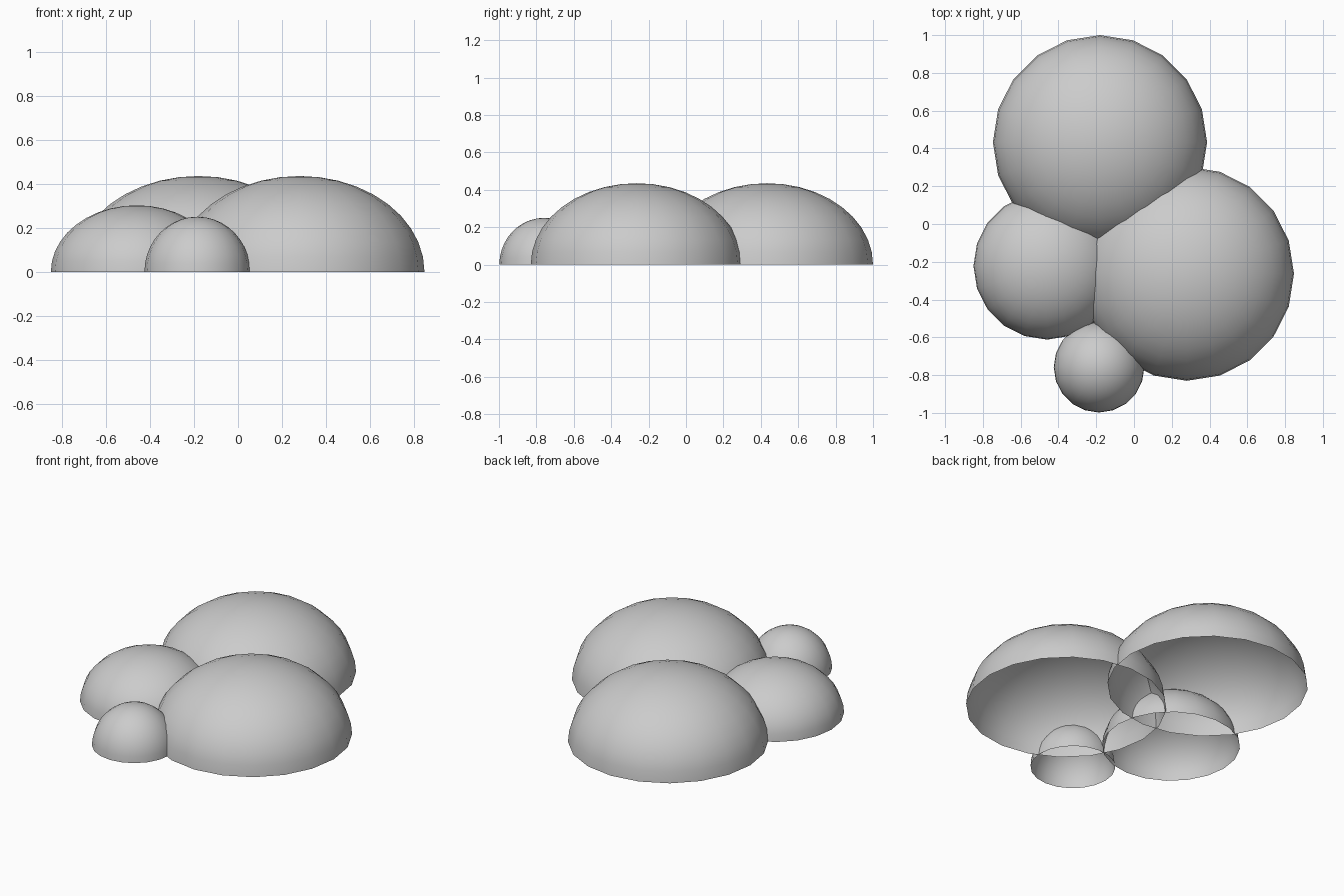
import bpy
import bmesh

if "Cube" in bpy.data.objects:
    bpy.data.objects.remove(bpy.data.objects["Cube"])


def dome(name, x, y, radius, height):
    """Open-bottomed half ellipsoid standing on z = 0."""
    bm = bmesh.new()
    bmesh.ops.create_uvsphere(bm, u_segments=20, v_segments=20, radius=1)
    lower = [v for v in bm.verts if v.co.z < -1e-4]
    bmesh.ops.delete(bm, geom=lower, context='VERTS')
    bmesh.ops.scale(bm, vec=(radius, radius, height), verts=bm.verts)
    for f in bm.faces:
        f.smooth = True
    mesh = bpy.data.meshes.new(name)
    bm.to_mesh(mesh)
    bm.free()
    obj = bpy.data.objects.new(name, mesh)
    obj.location = (x, y, 0)
    bpy.context.collection.objects.link(obj)
    return obj


# Overlapping mounds: two large, one medium, one small
dome("back_mound", -0.18, 0.433, 0.567, 0.435)
dome("right_mound", 0.28, -0.263, 0.567, 0.435)
dome("left_mound", -0.46, -0.222, 0.39, 0.302)
dome("small_mound", -0.185, -0.758, 0.24, 0.25)
